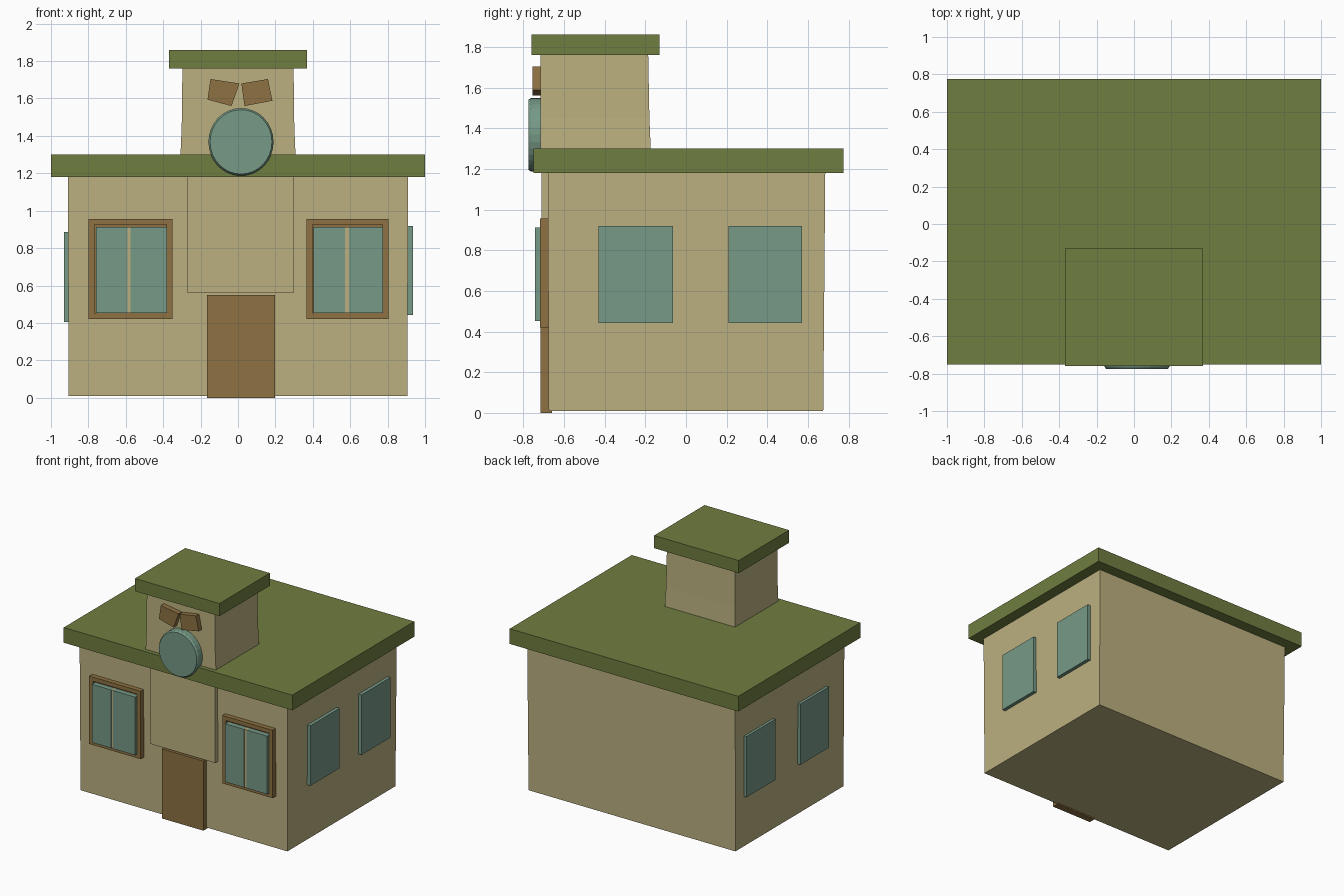
import bpy, bmesh, math

if "Cube" in bpy.data.objects:
    bpy.data.objects.remove(bpy.data.objects["Cube"])


def mat(name, c):
    m = bpy.data.materials.new(name)
    m.diffuse_color = (*c, 1)
    m.use_nodes = True
    m.node_tree.nodes["Principled BSDF"].inputs["Base Color"].default_value = m.diffuse_color
    return m


TAN = mat("tan_wall", (0.50, 0.435, 0.215))
GREEN = mat("green_roof", (0.16, 0.205, 0.052))
TEAL = mat("teal_glass", (0.18, 0.32, 0.24))
BROWN = mat("brown_wood", (0.27, 0.165, 0.055))


def finish(name, bm, m):
    bmesh.ops.recalc_face_normals(bm, faces=bm.faces)
    me = bpy.data.meshes.new(name)
    bm.to_mesh(me)
    bm.free()
    me.materials.append(m)
    ob = bpy.data.objects.new(name, me)
    bpy.context.collection.objects.link(ob)
    return ob


def loft(name, rings, m):
    """Closed solid through a list of equal-length vertex rings."""
    bm = bmesh.new()
    rs = [[bm.verts.new(p) for p in r] for r in rings]
    n = len(rs[0])
    for a, b in zip(rs, rs[1:]):
        for i in range(n):
            j = (i + 1) % n
            bm.faces.new((a[i], a[j], b[j], b[i]))
    bm.faces.new(rs[0])
    bm.faces.new(rs[-1])
    return finish(name, bm, m)


def rect(x0, x1, y0, y1, z):
    return [(x0, y0, z), (x1, y0, z), (x1, y1, z), (x0, y1, z)]


def box(name, x0, x1, y0, y1, z0, z1, m):
    return loft(name, [rect(x0, x1, y0, y1, z0), rect(x0, x1, y0, y1, z1)], m)


def plate(name, pts, y0, y1, m):
    return loft(name, [[(x, y, z) for x, z in pts] for y in (y0, y1)], m)


# main body and roof slab
loft("house_walls", [rect(-0.905, 0.905, -0.675, 0.675, 0.01),
                     rect(-0.91, 0.91, -0.68, 0.685, 1.19)], TAN)
box("main_roof", -1, 1, -0.75, 0.775, 1.18, 1.30, GREEN)

# tower with slight flare at the base, and its cap
loft("tower", [rect(-0.308, 0.308, -0.715, -0.173, 1.29),
               rect(-0.301, 0.301, -0.715, -0.180, 1.45),
               rect(-0.297, 0.297, -0.715, -0.186, 1.77)], TAN)
box("tower_roof", -0.37, 0.37, -0.76, -0.13, 1.76, 1.86, GREEN)

# front panel and door
box("front_panel", -0.27, 0.298, -0.71, -0.66, 0.56, 1.19, TAN)
box("door", -0.165, 0.198, -0.715, -0.66, 0.0, 0.55, BROWN)

# round disc with softened front rim
rings = []
for s, y in ((1, -0.70), (1, -0.762), (0.95, -0.775)):
    rings.append([(0.016 + 0.174 * s * math.cos(a), y, 1.368 + 0.181 * s * math.sin(a))
                  for a in (2 * math.pi * i / 32 for i in range(32))])
loft("round_disc", rings, TEAL)

# two tilted boards above the disc
plate("left_board", [(-0.147, 1.704), (0.008, 1.68), (-0.035, 1.56), (-0.163, 1.594)],
      -0.755, -0.70, BROWN)
plate("right_board", [(0.018, 1.68), (0.160, 1.704), (0.184, 1.588), (0.035, 1.56)],
      -0.755, -0.70, BROWN)


# front windows: frame, backing, two panes and a tan bar
def front_window(side, x0, x1, bar0, bar1):
    z0, z1, t = 0.42, 0.957, 0.032
    yf, yb = -0.717, -0.66
    bm = bmesh.new()
    loops = []
    for d, y in ((0, yb), (0, yf), (t, yf), (t, yb)):
        loops.append([bm.verts.new(p) for p in (
            (x0 + d, y, z0 + d), (x1 - d, y, z0 + d), (x1 - d, y, z1 - d), (x0 + d, y, z1 - d))])
    for k in range(4):
        a, b = loops[k], loops[(k + 1) % 4]
        for i in range(4):
            j = (i + 1) % 4
            bm.faces.new((a[i], a[j], b[j], b[i]))
    finish(side + "_window_frame", bm, BROWN)
    box(side + "_window_backing", x0 + 0.02, x1 - 0.02, -0.70, -0.67, z0 + 0.02, z1 - 0.02, BROWN)
    g = 0.04
    box(side + "_pane_a", x0 + g, bar0, -0.742, -0.69, z0 + g - 0.008, z1 - g - 0.005, TEAL)
    box(side + "_pane_b", bar1, x1 - g + 0.01, -0.742, -0.69, z0 + g - 0.008, z1 - g - 0.005, TEAL)
    box(side + "_window_bar", bar0, bar1, -0.738, -0.69, z0 + g - 0.008, z1 - g - 0.005, TAN)


front_window("left", -0.80, -0.35, -0.590, -0.575)
front_window("right", 0.365, 0.805, 0.572, 0.594)

# side windows
for i, (y0, y1) in enumerate(((-0.43, -0.065), (0.21, 0.57))):
    box(f"right_side_window_{i + 1}", 0.89, 0.935, y0, y1, 0.443, 0.918, TEAL)
for i, (y0, y1) in enumerate(((-0.46, -0.10), (0.21, 0.57))):
    box(f"left_side_window_{i + 1}", -0.93, -0.89, y0, y1, 0.405, 0.885, TEAL)
